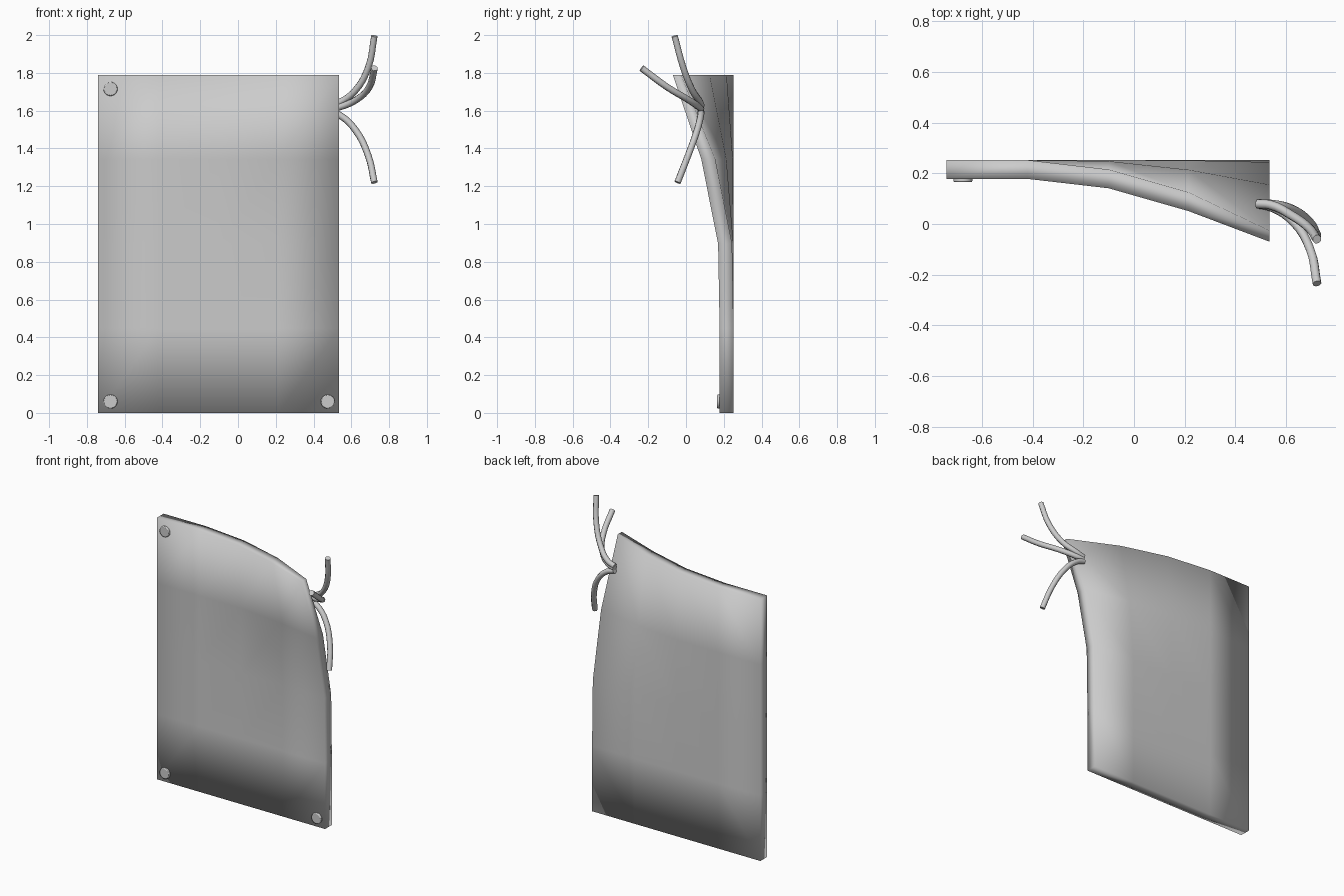
import bpy, math

if "Cube" in bpy.data.objects:
    bpy.data.objects.remove(bpy.data.objects["Cube"])

def add_mesh(name, verts, faces):
    me = bpy.data.meshes.new(name)
    me.from_pydata(verts, [], faces)
    me.update()
    ob = bpy.data.objects.new(name, me)
    bpy.context.collection.objects.link(ob)
    for p in me.polygons:
        p.use_smooth = True
    return ob

# Sheet: 5 x 5 grid whose loose top right corner curls forward
xs = [-0.74, -0.42, -0.10, 0.215, 0.535]
zs = [0, 0.4475, 0.895, 1.3425, 1.79]
curl = [[0] * 5, [0] * 5,
        [0, 0, 0, 0.001, 0.008],
        [0, 0, 0.004, 0.038, 0.097],
        [0, 0, 0.037, 0.127, 0.248]]
verts, faces = [], []
for side, y0 in enumerate((0.178, 0.252)):
    for j, z in enumerate(zs):
        for i, x in enumerate(xs):
            extra = 0.03 if side and i == j == 4 else 0   # corner thins out
            verts.append((x, y0 - curl[j][i] - extra, z))
for j in range(4):
    for i in range(4):
        a = j * 5 + i
        faces.append((a, a + 1, a + 6, a + 5))
        faces.append((a + 25, a + 30, a + 31, a + 26))
rim = list(range(5)) + [9, 14, 19, 24] + [23, 22, 21, 20] + [15, 10, 5]
for a, b in zip(rim, rim[1:] + rim[:1]):
    faces.append((b, a, a + 25, b + 25))
add_mesh("sheet", verts, faces)

# Pins: rounded discs in the three fixed corners
for n, (x, z) in enumerate([(-0.675, 1.715), (-0.675, 0.06), (0.475, 0.06)]):
    bpy.ops.mesh.primitive_cylinder_add(vertices=24, radius=0.037, depth=0.028,
                                        location=(x, 0.179, z),
                                        rotation=(math.pi / 2, 0, 0))
    pin = bpy.context.object
    pin.name = f"pin_{n + 1}"
    b = pin.modifiers.new("round", 'BEVEL')
    b.width, b.segments = 0.005, 2
    bpy.ops.object.shade_smooth_by_angle()

# Frayed cords fanning out from the loose edge
def cord(name, pts, r=0.018):
    cu = bpy.data.curves.new(name, 'CURVE')
    cu.dimensions = '3D'
    cu.bevel_depth, cu.bevel_resolution = r, 2
    cu.use_fill_caps = True
    cu.resolution_u = 4
    sp = cu.splines.new('BEZIER')
    sp.bezier_points.add(len(pts) - 1)
    for bp, p in zip(sp.bezier_points, pts):
        bp.co = p
        bp.handle_left_type = bp.handle_right_type = 'AUTO'
    ob = bpy.data.objects.new(name, cu)
    bpy.context.collection.objects.link(ob)

cord("cord_up", [(0.485, 0.08, 1.625), (0.54, 0.075, 1.645), (0.62, 0.035, 1.705),
                 (0.69, -0.015, 1.83), (0.722, -0.06, 1.995)])
cord("cord_forward", [(0.485, 0.08, 1.61), (0.54, 0.068, 1.62), (0.63, 0.008, 1.66),
                      (0.695, -0.10, 1.725), (0.722, -0.235, 1.825)])
cord("cord_down", [(0.485, 0.08, 1.595), (0.54, 0.078, 1.575), (0.62, 0.06, 1.50),
                   (0.69, 0.01, 1.36), (0.722, -0.045, 1.22)])
